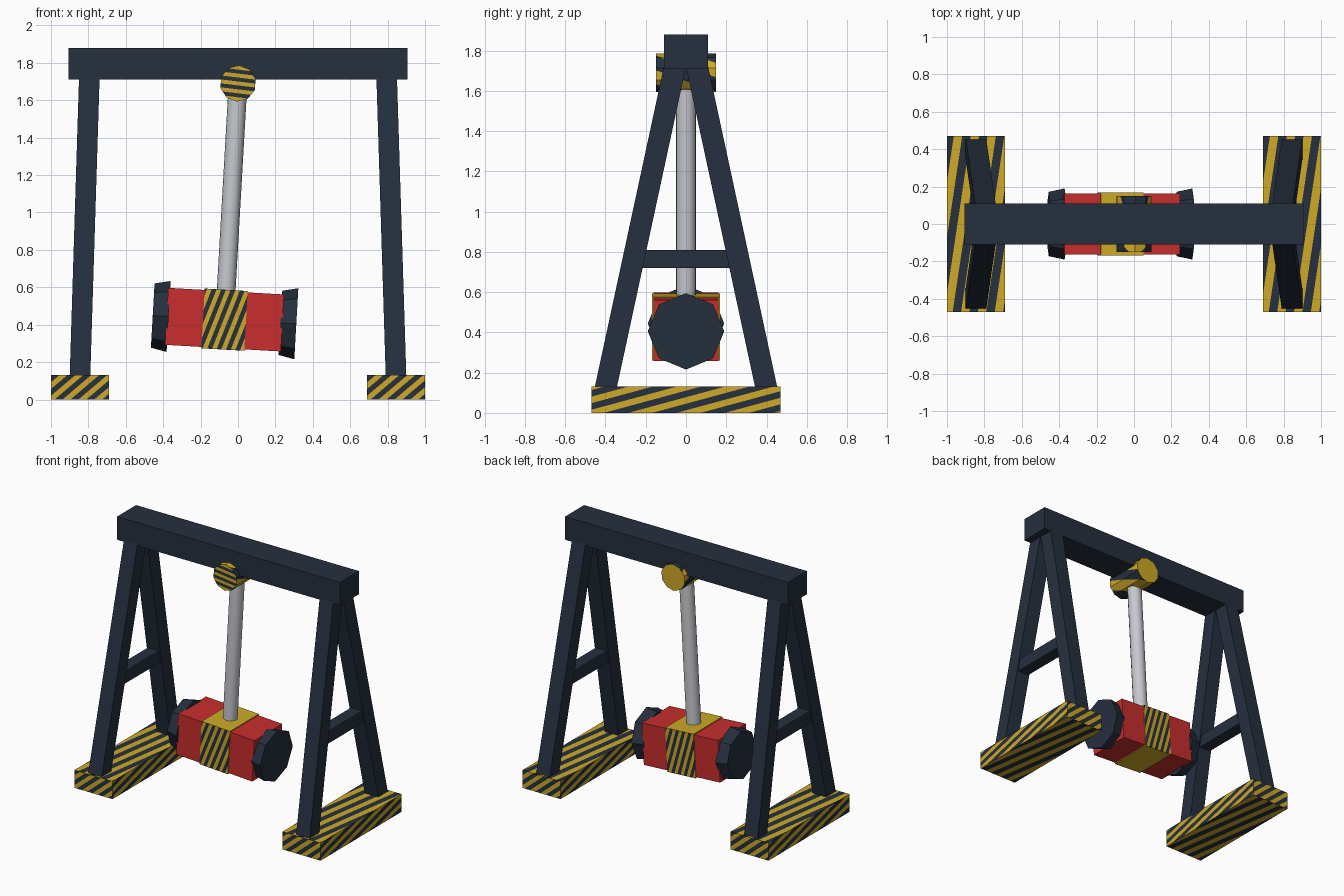
import bpy, bmesh, math
from mathutils import Matrix, Vector

cube = bpy.data.objects.get("Cube")
if cube:
    bpy.data.objects.remove(cube, do_unlink=True)


def material(name, rgb):
    m = bpy.data.materials.new(name)
    m.use_nodes = True
    m.diffuse_color = (*rgb, 1)
    m.node_tree.nodes["Principled BSDF"].inputs["Base Color"].default_value = (*rgb, 1)
    return m


NAVY = material("dark navy steel", (0.018, 0.029, 0.048))
YELLOW = material("warning yellow", (0.62, 0.40, 0.02))
RED = material("hammer red", (0.58, 0.027, 0.027))
STEEL = material("light steel", (0.56, 0.58, 0.62))


def finish(name, bm, mats, matrix=Matrix()):
    mesh = bpy.data.meshes.new(name)
    bm.to_mesh(mesh)
    bm.free()
    for m in mats:
        mesh.materials.append(m)
    obj = bpy.data.objects.new(name, mesh)
    obj.matrix_world = matrix
    bpy.context.collection.objects.link(obj)
    return obj


def box(size, centre=(0, 0, 0)):
    bm = bmesh.new()
    bmesh.ops.create_cube(bm, size=1)
    bmesh.ops.scale(bm, vec=size, verts=bm.verts)
    bmesh.ops.translate(bm, vec=centre, verts=bm.verts)
    return bm


def cylinder(sides, r1, r2, depth, matrix):
    bm = bmesh.new()
    bmesh.ops.create_cone(bm, cap_ends=True, segments=sides, radius1=r1,
                          radius2=r2, depth=depth, matrix=matrix)
    return bm


def stripe(bm, rule):
    """Cut each face along the bands of a linear function and alternate slots 0 and 1."""
    bm.normal_update()
    for n in [f.normal.copy() for f in bm.faces]:
        found = rule(n)
        if not found:
            continue
        grad, phase = Vector(found[0]), found[1]

        def side():
            return [f for f in bm.faces if f.normal.dot(n) > 0.999]

        vals = [grad.dot(v.co) + phase for f in side() for v in f.verts]
        for k in range(math.ceil(min(vals) * 2), math.floor(max(vals) * 2) + 1):
            faces = side()
            geom = set(faces)
            for f in faces:
                geom.update(f.edges)
                geom.update(f.verts)
            point = grad * ((k / 2 - phase) / grad.length_squared)
            bmesh.ops.bisect_plane(bm, geom=list(geom), dist=1e-5,
                                   plane_co=point, plane_no=grad.normalized())
            bm.normal_update()
        for f in side():
            value = grad.dot(f.calc_center_median()) + phase
            f.material_index = math.floor(value * 2) % 2


# Stripe directions for the feet: slanted bands stretched along each face
def foot_rule(n):
    if abs(n.y) > 0.5:
        return (-n.y / 0.085, 0, -1 / 0.072), 0.2
    if abs(n.x) > 0.5:
        return (0, n.x / 0.24, -1 / 0.065), 0.2
    return (1 / 0.09, -n.z / 0.6, 0), 0.1


# Hammer band: steep bands on front and back only
def band_rule(n):
    if abs(n.y) > 0.5:
        return (-n.y / 0.05, 0, -1 / 0.15), 0.1


# Hinge: fine bands on the front cap, broad bands round the barrel
def hinge_rule(n):
    if n.y < -0.5:
        return (1.5, 0, 1 / 0.042), 0.25
    if n.y < 0.5:
        return (0, 1 / 0.4, 1 / 0.14), 0.75


# Frame: top beam, two feet, four leaning legs, two braces
finish("top_beam", box((1.81, 0.22, 0.17), (0, 0, 1.795)), [NAVY])
for sx, label in ((1, "left"), (-1, "right")):
    foot = box((0.31, 0.94, 0.13))
    stripe(foot, foot_rule)
    finish(label + "_foot", foot, [YELLOW, NAVY], Matrix.Translation((sx * 0.845, 0, 0.065)))
    for sy, end in ((-1, "front"), (1, "back")):
        leg = box((0.11, 0.11, 1))
        for v in leg.verts:
            top = v.co.z > 0
            v.co.x += sx * (0.795 if top else 0.845)
            v.co.y += sy * (0.055 if top else 0.40)
            v.co.z = 1.72 if top else 0.12
        finish(f"{label}_{end}_leg", leg, [NAVY])
    finish(label + "_brace", box((0.09, 0.46, 0.09), (sx * 0.825, 0, 0.765)), [NAVY])

# Pendulum, built hanging from the hinge and swung slightly to one side
swing = Matrix.Translation((0, 0, 1.69)) @ Matrix.Rotation(0.057, 4, "Y")
head_z = -1.265

hinge = cylinder(10, 0.097, 0.097, 0.30, Matrix.Rotation(math.pi / 2, 4, "X"))
stripe(hinge, hinge_rule)
finish("hinge_barrel", hinge, [YELLOW, NAVY], swing)

rod = finish("swing_rod", cylinder(16, 0.05, 0.05, 1.14, Matrix.Translation((0, 0, -0.58))),
             [STEEL], swing)
for p in rod.data.polygons:
    p.use_smooth = len(p.vertices) == 4

# Hammer head with its band and two tapered striking caps
head = swing @ Matrix.Translation((0, 0, head_z))
finish("hammer_head", box((0.62, 0.324, 0.305)), [RED], head)
band = box((0.23, 0.336, 0.32))
stripe(band, band_rule)
finish("hammer_band", band, [YELLOW, NAVY], head)
for x, label in ((0.342, "left"), (-0.342, "right")):
    place = Matrix.Translation((x, 0, 0)) @ Matrix.Rotation(math.pi / 2, 4, "Y")
    finish(label + "_striking_cap", cylinder(8, 0.172, 0.19, 0.085, place), [NAVY], head)
